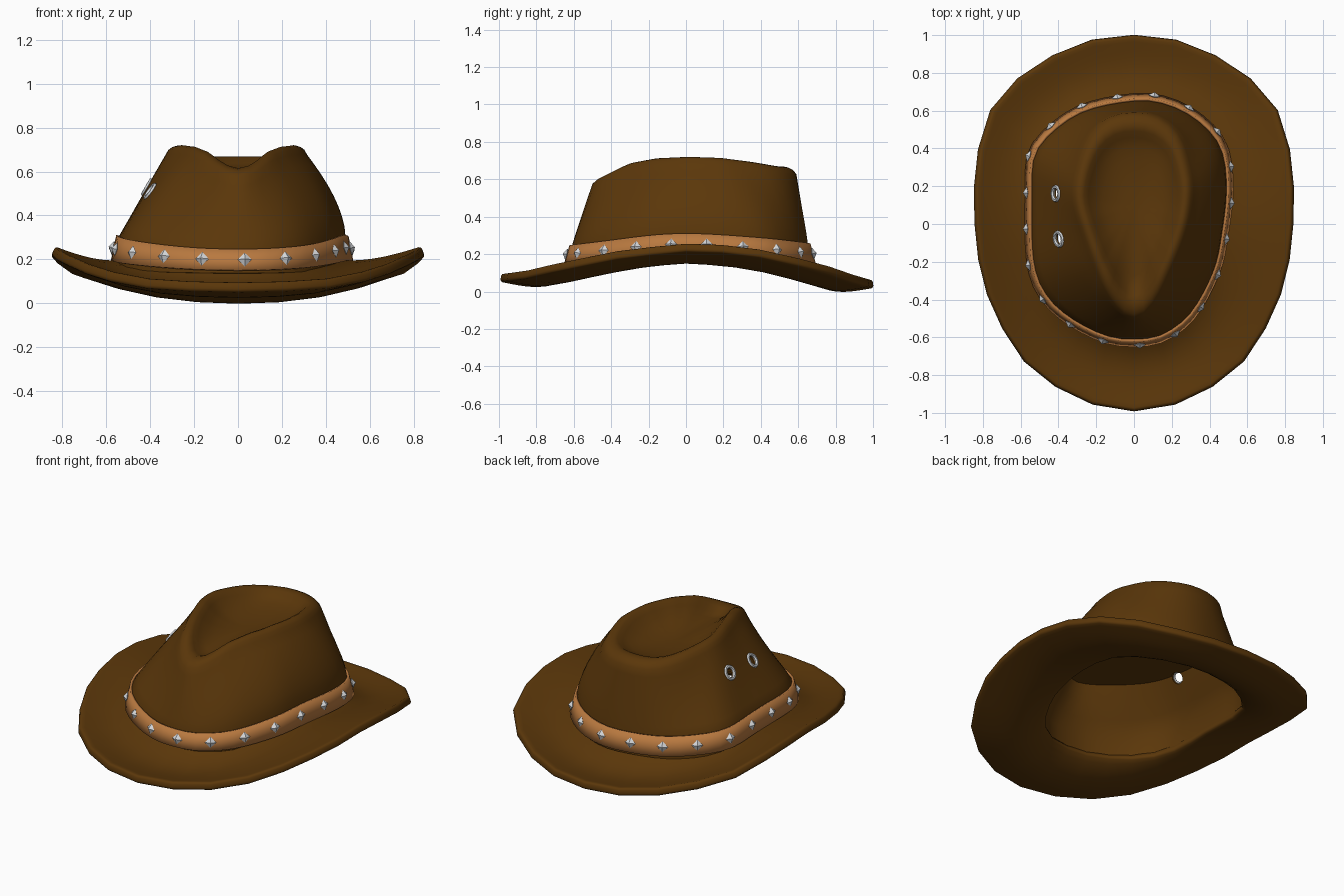
import bpy, bmesh, math
from mathutils import Vector
from mathutils.bvhtree import BVHTree

if "Cube" in bpy.data.objects:
    bpy.data.objects.remove(bpy.data.objects["Cube"])


def material(name, rgb):
    m = bpy.data.materials.new(name)
    m.diffuse_color = (*rgb, 1)
    m.use_nodes = True
    m.node_tree.nodes["Principled BSDF"].inputs["Base Color"].default_value = m.diffuse_color
    return m


BROWN = material("brown_felt", (0.104, 0.038, 0.003))
TAN = material("tan_leather", (0.48, 0.19, 0.05))
SILVER = material("silver_metal", (0.66, 0.68, 0.7))

# outlines seen from above, counter-clockwise
BRIM = [(0, -.99), (.2, -.96), (.4, -.87), (.61, -.69), (.79, -.33), (.845, .08), (.82, .41), (.77, .58),
        (.67, .72), (.52, .84), (.37, .92), (.2, .98)]
BRIM += [(0, 1)] + [(-x, y) for x, y in BRIM[:0:-1]]
BASE = [(0, -.61), (.15, -.585), (.3, -.47), (.42, -.25), (.465, -.05), (.49, .2), (.455, .41), (.325, .555),
        (.16, .635), (0, .65), (-.25, .6), (-.42, .495), (-.525, .36), (-.54, .15), (-.53, -.2), (-.46, -.38),
        (-.33, -.5), (-.15, -.59)]
TOP = [(.01, -.5), (.1, -.43), (.2, -.25), (.28, -.05), (.315, .15), (.3, .3), (.24, .47), (.13, .565),
       (0, .59), (-.13, .565), (-.23, .48), (-.3, .33), (-.33, .15), (-.28, -.05), (-.18, -.3), (-.08, -.45)]


def spline(pts, sub=12):
    """Dense closed smooth curve through the points."""
    out, n = [], len(pts)
    for i in range(n):
        a, b, c, d = (Vector(pts[(i + k) % n]) for k in (-1, 0, 1, 2))
        for s in range(sub):
            t = s / sub
            out.append(0.5 * (2 * b + (c - a) * t + (2 * a - 5 * b + 4 * c - d) * t * t
                              + (3 * b - a - 3 * c + d) * t ** 3))
    return out


def ring(pts, n):
    """Sample the smooth outline at n equal angles."""
    c = spline(pts)
    out = []
    for j in range(n):
        d = Vector((math.sin(2 * math.pi * j / n), -math.cos(2 * math.pi * j / n)))
        for p, q in zip(c, c[1:] + c[:1]):
            cp, cq = d.x * p.y - d.y * p.x, d.x * q.y - d.y * q.x
            if cp <= 1e-9 and cq > 1e-9 and p.dot(d) > 0:
                out.append(p.lerp(q, -cp / (cq - cp)))
                break
    return out


def interp(table, v):
    """Piecewise linear lookup."""
    if v <= table[0][0]:
        return table[0][1]
    for (a, za), (b, zb) in zip(table, table[1:]):
        if v <= b:
            return za + (zb - za) * (v - a) / (b - a)
    return table[-1][1]


def loft(name, rings, mat, cap=False, angle=40):
    bm = bmesh.new()
    rows = [[bm.verts.new(p) for p in r] for r in rings]
    n = len(rows[0])
    for a, b in zip(rows, rows[1:]):
        for j in range(n):
            bm.faces.new((a[j], a[(j + 1) % n], b[(j + 1) % n], b[j]))
    if cap:
        bm.faces.new(rows[-1])
        bm.faces.new(rows[0][::-1])
        bmesh.ops.recalc_face_normals(bm, faces=bm.faces)
    return finish(name, bm, mat, angle)


def finish(name, bm, mat, angle=None):
    me = bpy.data.meshes.new(name)
    bm.to_mesh(me)
    bm.free()
    o = bpy.data.objects.new(name, me)
    bpy.context.collection.objects.link(o)
    me.materials.append(mat)
    bpy.ops.object.select_all(action='DESELECT')
    o.select_set(True)
    bpy.context.view_layer.objects.active = o
    if angle:
        bpy.ops.object.shade_smooth_by_angle(angle=math.radians(angle))
    return o


def solidify(o, thickness, offset):
    m = o.modifiers.new("thickness", 'SOLIDIFY')
    m.thickness, m.offset = thickness, offset


# height tables along y
Z_IN = [(-.64, .136), (-.5, .142), (-.25, .163), (0, .177), (.3, .165), (.5, .138), (.66, .122)]
Z_OUT = [(-.99, .075), (-.87, .09), (-.7, .13), (-.33, .205), (.08, .245), (.41, .205), (.58, .165),
         (.72, .135), (.84, .09), (.92, .065), (1, .042)]
Z_RIDGE = [(-.5, .615), (-.44, .645), (-.35, .688), (-.2, .712), (0, .72), (.2, .714), (.4, .692), (.56, .668)]

# brim: dips low around the crown at front and back
N = 28
inner, outer = ring(BASE, N), ring(BRIM, N)
rows = []
for i in range(13):
    s = i / 12
    row = []
    for a, b in zip(inner, outer):
        a = a * .95
        p = a.lerp(b, s)
        za, zb = interp(Z_IN, a.y), interp(Z_OUT, b.y)
        end = (b.y / b.length) ** 2
        dip = .012 + (.066 if b.y > 0 else .06) * end
        row.append((p.x, p.y, za + (zb - za) * s ** 1.6 - dip * math.sin(math.pi * s ** .8)))
    rows.append(row)
brim = loft("brim", rows, BROWN)
solidify(brim, .046, 0)
bev = brim.modifiers.new("rolled_edge", 'BEVEL')
bev.width, bev.segments, bev.limit_method, bev.angle_limit = .013, 2, 'ANGLE', math.radians(50)


# band heights
def side(p):
    return (p.x / p.length) ** 2


def band_low(p):
    return .148 + .045 * side(p) - .005 * (p.y > 0) * (1 - side(p))


def band_high(p):
    return .243 + .065 * side(p) + .01 * (p.y > 0) * (1 - side(p))


# crown: hollow inside with a flat ceiling, then wall, rounded ridge and teardrop dent
N = 56
base, top = ring(BASE, N), ring(TOP, N)
CEILING, WALL = .515, .025


def wall(p, q, t):
    """Point on the outer crown wall between band top and ridge."""
    f = t ** (1.05 + .7 * max(0, p.x / p.length))
    z0, z1 = band_high(p), interp(Z_RIDGE, q.y) - .04
    return Vector((*p.lerp(q, f), z0 + (z1 - z0) * t))


def inset(v):
    r = math.hypot(v.x, v.y)
    return Vector((v.x * (1 - WALL / r), v.y * (1 - WALL / r), v.z))


rows = []
for k in (1, .66, .33, 0):
    row = []
    for p, q in zip(base, top):
        z0, z1 = band_high(p), interp(Z_RIDGE, q.y) - .04
        row.append(inset(wall(p, q, k * (CEILING - z0) / (z1 - z0))))
    rows.append(row)
rows.append([(*(p * .955), interp(Z_IN, p.y) - .005) for p in base])
rows.append([(*(p * 1.02), interp(Z_IN, p.y)) for p in base])
rows += [[wall(p, q, i / 8) for p, q in zip(base, top)] for i in range(9)]
mid = Vector((0, .1))
for scale, drop in ((.96, .017), (.91, .005), (.86, 0), (.8, .007), (.73, .03), (.62, .4), (.5, .65),
                    (.36, .85), (.2, .97), (.04, 1)):
    row = []
    for q in top:
        p = mid + (q - mid) * scale
        z = interp(Z_RIDGE, q.y)
        z = z - drop if scale > .7 else z - .03 + (.595 - z + .03) * drop
        row.append((p.x, p.y, z))
    rows.append(row)
crown = loft("crown", rows, BROWN, cap=True, angle=45)
bm = bmesh.new()
bm.from_mesh(crown.data)
tree = BVHTree.FromBMesh(bm)
bm.free()

# eyelets with real holes on the left side
for k, y in enumerate((.16, -.09)):
    loc, nor, _, _ = tree.find_nearest(Vector((-.46, y, .555)))
    rot = nor.to_track_quat('Z', 'Y').to_euler()
    bpy.ops.mesh.primitive_torus_add(location=loc, rotation=rot, major_radius=.036, minor_radius=.01,
                                     major_segments=16, minor_segments=6)
    eye = bpy.context.object
    eye.name = f"eyelet_{k + 1}"
    eye.data.materials.append(SILVER)
    bpy.ops.object.shade_smooth_by_angle(angle=math.radians(40))
    bpy.ops.mesh.primitive_cylinder_add(vertices=16, radius=.034, depth=.16, location=loc, rotation=rot)
    cutter = bpy.context.object
    cutter.name = f"hole_cutter_{k + 1}"
    cutter.data.materials.append(BROWN)
    cutter.hide_render = True
    b = crown.modifiers.new("hole", 'BOOLEAN')
    b.operation, b.object, b.solver = 'DIFFERENCE', cutter, 'EXACT'
bpy.context.view_layer.objects.active = crown
for m in list(crown.modifiers):
    bpy.ops.object.modifier_apply(modifier=m.name)
for o in [o for o in bpy.data.objects if o.name.startswith("hole_cutter")]:
    bpy.data.objects.remove(o)

# leather band, flaring slightly towards the brim
rows = [[(*(p * (1.045 - .045 * t)), band_low(p) + (band_high(p) - band_low(p)) * t) for p in base]
        for t in (0, .5, 1)]
solidify(loft("hat_band", rows, TAN), .014, 1)

# diamond studs, evenly spaced along the band
path = [p * 1.022 for p in spline(BASE)]
steps = [(q - p).length for p, q in zip(path, path[1:] + path[:1])]
total, count = sum(steps), 20
bm = bmesh.new()
for k in range(count):
    d, i = (.03 + total * k / count) % total, 0
    while d > steps[i]:
        d -= steps[i]
        i += 1
    p, q = path[i], path[(i + 1) % len(path)]
    tan = (q - p).normalized()
    c = p.lerp(q, d / steps[i])
    nor = Vector((tan.y, -tan.x, .2)).normalized()
    side_dir = Vector((tan.x, tan.y, 0))
    up = nor.cross(side_dir)
    o = Vector((c.x, c.y, (band_low(c) + band_high(c)) / 2)) + nor * .017
    rim = [bm.verts.new(o + v * .032) for v in (side_dir, up, -side_dir, -up)]
    for h in (.02, -.015):
        tip = bm.verts.new(o + nor * h)
        for a, b in zip(rim, rim[1:] + rim[:1]):
            bm.faces.new((a, b, tip))
bmesh.ops.recalc_face_normals(bm, faces=bm.faces)
finish("band_studs", bm, SILVER)
